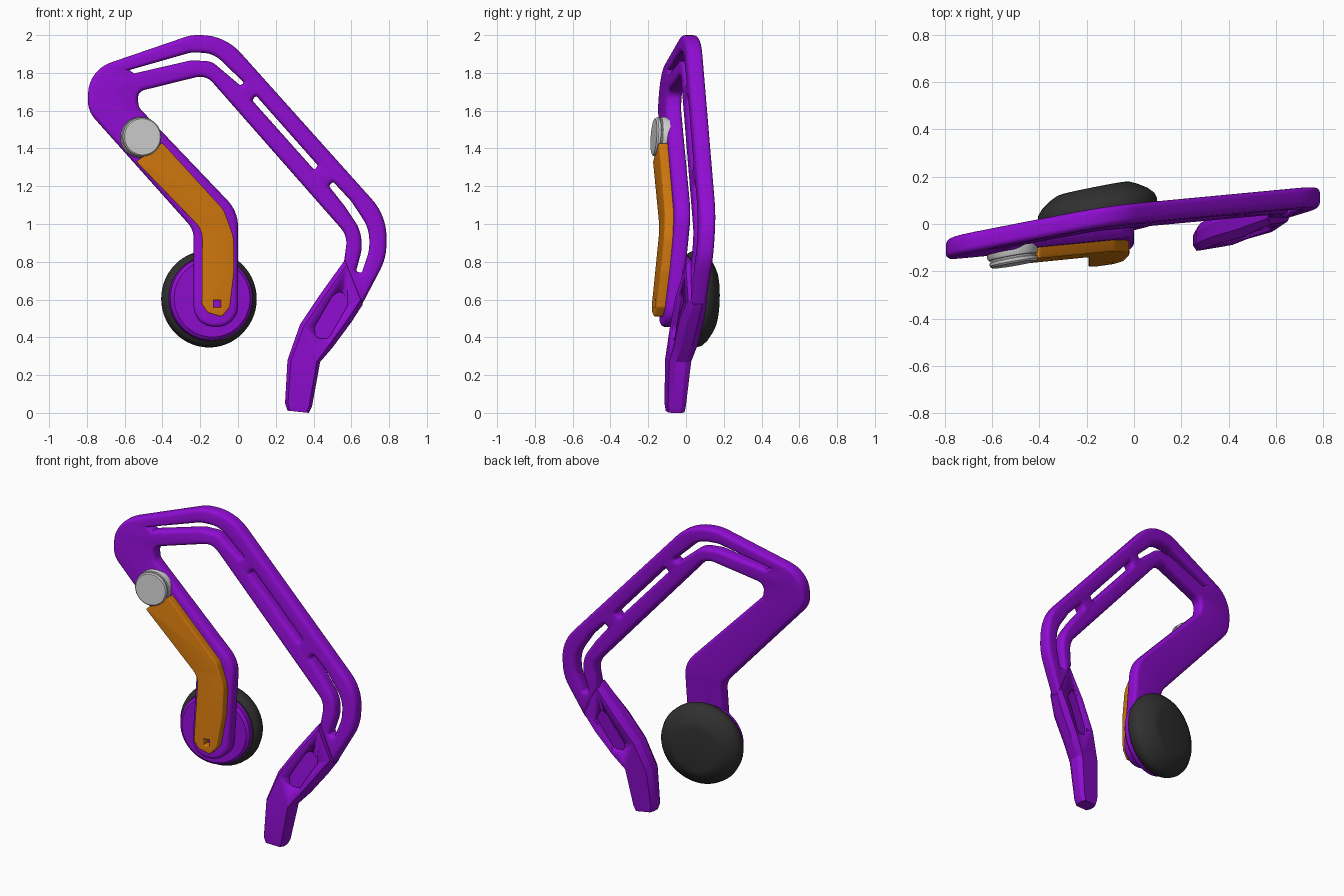
import bpy, bmesh, math
from mathutils import Vector, Matrix

if "Cube" in bpy.data.objects:
    bpy.data.objects.remove(bpy.data.objects["Cube"])


def material(name, rgb):
    m = bpy.data.materials.new(name)
    m.diffuse_color = (*rgb, 1)
    m.use_nodes = True
    m.node_tree.nodes["Principled BSDF"].inputs["Base Color"].default_value = m.diffuse_color
    return m


PURPLE = material("purple", (0.28, 0.004, 0.65))
ORANGE = material("orange", (0.62, 0.18, 0.004))
BLACK = material("black", (0.03, 0.03, 0.03))


def frame_y(x, z):
    """Tilted plane of the frame; the short arm leans forward below z = 1."""
    lean = 0.03 * min(0, z - 1) if x < 0.2 else 0
    return 0.172 * x + 0.07 * (z - 1) - 0.017 + lean


def tail_y(x, z):
    return 0.004 + 0.17 * (x - 0.465) + 0.1 * (z - 0.48)


def finish(name, bm, mat, angle=35):
    bmesh.ops.recalc_face_normals(bm, faces=bm.faces[:])
    me = bpy.data.meshes.new(name)
    bm.to_mesh(me)
    bm.free()
    me.shade_smooth()
    me.set_sharp_from_angle(angle=math.radians(angle))
    if mat:
        me.materials.append(mat)
    ob = bpy.data.objects.new(name, me)
    bpy.context.collection.objects.link(ob)
    return ob


def fillet(pts, seg=8):
    """Round each (x, z, radius) corner of a closed outline."""
    out = []
    for i, (x, z, r) in enumerate(pts):
        p = Vector((x, z))
        a = (Vector(pts[i - 1][:2]) - p)
        b = (Vector(pts[(i + 1) % len(pts)][:2]) - p)
        half = a.angle(b) / 2
        if r == 0 or half > 1.56:
            out.append(p)
            continue
        d = min(r / math.tan(half), a.length * 0.49 if r < 0.13 else a.length * 0.7,
                b.length * 0.49 if r < 0.13 else b.length * 0.7)
        r = d * math.tan(half)
        a.normalize()
        b.normalize()
        c = p + (a + b).normalized() * r / math.sin(half)
        s, e = p + a * d - c, p + b * d - c
        turn = math.atan2(s.x * e.y - s.y * e.x, s.dot(e))
        for k in range(seg + 1):
            out.append(c + Matrix.Rotation(turn * k / seg, 2) @ s)
    return out


def plate(name, outlines, half, bevel, surf, offset, mat):
    """Rounded plate from an outline with holes, laid on a tilted surface."""
    cu = bpy.data.curves.new(name, 'CURVE')
    cu.dimensions = '2D'
    cu.fill_mode = 'BOTH'
    cu.extrude = half - bevel
    cu.bevel_depth = bevel
    cu.bevel_resolution = 3
    cu.offset = -bevel
    for pts in outlines:
        pts = fillet(pts)
        sp = cu.splines.new('POLY')
        sp.points.add(len(pts) - 1)
        for q, p in zip(sp.points, pts):
            q.co = (p.x, p.y, 0, 1)
        sp.use_cyclic_u = True
    tmp = bpy.data.objects.new(name + "_curve", cu)
    bpy.context.collection.objects.link(tmp)
    dg = bpy.context.evaluated_depsgraph_get()
    me = bpy.data.meshes.new_from_object(tmp.evaluated_get(dg))
    bm = bmesh.new()
    bm.from_mesh(me)
    bpy.data.objects.remove(tmp)
    bpy.data.curves.remove(cu)
    bpy.data.meshes.remove(me)
    bmesh.ops.remove_doubles(bm, verts=bm.verts[:], dist=1e-4)
    bmesh.ops.bisect_plane(bm, geom=bm.verts[:] + bm.edges[:] + bm.faces[:],
                           plane_co=(0, 1, 0), plane_no=(0, 1, 0))
    for v in bm.verts:
        x, z, t = v.co
        v.co = (x, surf(x, z) + offset - t, z)
    return finish(name, bm, mat)


def lathe(name, profile, centre, axis, mat, n=56):
    """Spin (distance, radius) pairs around an axis."""
    rot = Vector(axis).to_track_quat('Z', 'Y')
    bm = bmesh.new()
    rings = [[bm.verts.new(Vector(centre) + rot @ Vector((
        r * math.cos(2 * math.pi * k / n), r * math.sin(2 * math.pi * k / n), t)))
        for k in range(n)] for t, r in profile]
    for lo, hi in zip(rings, rings[1:]):
        for k in range(n):
            bm.faces.new((lo[k], lo[(k + 1) % n], hi[(k + 1) % n], hi[k]))
    bm.faces.new(rings[0])
    bm.faces.new(rings[-1])
    return finish(name, bm, mat)


# Frame: short arm, rounded corner, top bar and long slotted bar
outer = [(-.235, .455, .11), (-.235, .97, .12), (-.797, 1.60, .15), (-.79, 1.815, .18),
         (-.25, 2.0, .2), (-.07, 2.0, .3), (.786, 1.045, .3), (.786, .82, .3),
         (.656, .573, 0), (.56, .79, 0), (.58, .937, .12), (-.17, 1.79, .09),
         (-.535, 1.70, .06), (-.525, 1.617, .06), (0, 1.067, .2), (0, .455, .11)]
top_slot = [(-.575, 1.815, 0), (-.25, 1.908, .1), (-.13, 1.905, .15), (.035, 1.745, .01),
            (.01, 1.735, .01), (-.14, 1.862, .1), (-.25, 1.866, .1), (-.55, 1.797, 0)]
mid_slot = [(.095, 1.68, .01), (.423, 1.31, .01), (.405, 1.285, .01), (.075, 1.655, .01)]
low_slot = [(.502, 1.225, .01), (.60, 1.12, .12), (.695, .975, .2), (.695, .86, .2),
            (.655, .74, .01), (.625, .75, .01), (.655, .86, .2), (.652, .965, .2),
            (.565, 1.095, .12), (.482, 1.2, .01)]
plate("frame", [outer, top_slot, mid_slot, low_slot], .042, .024, frame_y, 0, PURPLE)

# Orange cover on the short arm, with a small square hole
cover = [(-.54, 1.33, .01), (-.40, 1.43, .01), (-.075, 1.075, .12), (-.022, .93, .2),
         (-.02, .75, .1), (-.043, .56, .02), (-.085, .508, .02), (-.16, .53, .02),
         (-.192, .575, .02), (-.19, .97, .12)]
hole = [(-.111 + sx * .018, .578 + sz * .018, 0)
        for sx, sz in ((-1, -1), (1, -1), (1, 1), (-1, 1))]
plate("arm_cover", [cover, hole], .028, .007, frame_y, -.061, ORANGE)

# Pivot button
lathe("pivot_button", [(0, .108), (.032, .108), (.038, .104), (.04, .098), (.046, .098),
                       (.05, .103), (.062, .103), (.07, .096)],
      (-.518, -.102, 1.457), (.172, -1, .07), None)

# Round pad and its backing disc
pad_axis = (-.2, 1, -.03)
lathe("pad_disc", [(-.05, .205), (-.035, .222), (.03, .225)],
      (-.147, 0, .605), pad_axis, PURPLE)
lathe("round_pad", [(.0, .228), (.01, .242), (.03, .253), (.06, .257), (.085, .25),
                    (.11, .228), (.138, .185), (.15, .16), (.154, .14)],
      (-.143, 0, .605), pad_axis, BLACK)

# Lower tail: lofted chamfered sections (left x,z, right x,z, y, half thickness)
sections = [(.262, .012, .375, .0, -.058, .042), (.249, .05, .392, .035, -.057, .047),
            (.262, .28, .435, .27, -.042, .058), (.328, .467, .50, .345, -.012, .062),
            (.434, .626, .60, .48, .020, .065), (.566, .81, .66, .573, .055, .05)]
ring = [(-1, -.45), (-.78, -1), (.78, -1), (1, -.45), (1, .45), (.78, 1), (-.78, 1), (-1, .45)]
bm = bmesh.new()
loops = []
for lx, lz, rx, rz, y, h in sections:
    mx, mz, ux, uz = (lx + rx) / 2, (lz + rz) / 2, (rx - lx) / 2, (rz - lz) / 2
    loops.append([bm.verts.new((mx + u * ux, y + .17 * u * ux + v * h, mz + u * uz))
                  for u, v in ring])
for lo, hi in zip(loops, loops[1:]):
    for k in range(8):
        bm.faces.new((lo[k], lo[(k + 1) % 8], hi[(k + 1) % 8], hi[k]))
bm.faces.new(loops[0])
bm.faces.new(loops[-1])
tail = finish("tail", bm, PURPLE, 25)

# Recessed windows on both sides of the tail
window = [(.548, .65, .03), (.585, .575, .03), (.48, .395, .03), (.41, .395, .03),
          (.405, .455, .03), (.50, .62, .03)]
for side, sign in (("front", -1), ("back", 1)):
    cutter = plate("window_cutter_" + side, [window], .037, 0, tail_y, sign * .08, PURPLE)
    cutter.hide_render = True
    cutter.hide_viewport = True
    mod = tail.modifiers.new("window_" + side, 'BOOLEAN')
    mod.operation = 'DIFFERENCE'
    mod.solver = 'EXACT'
    mod.object = cutter
